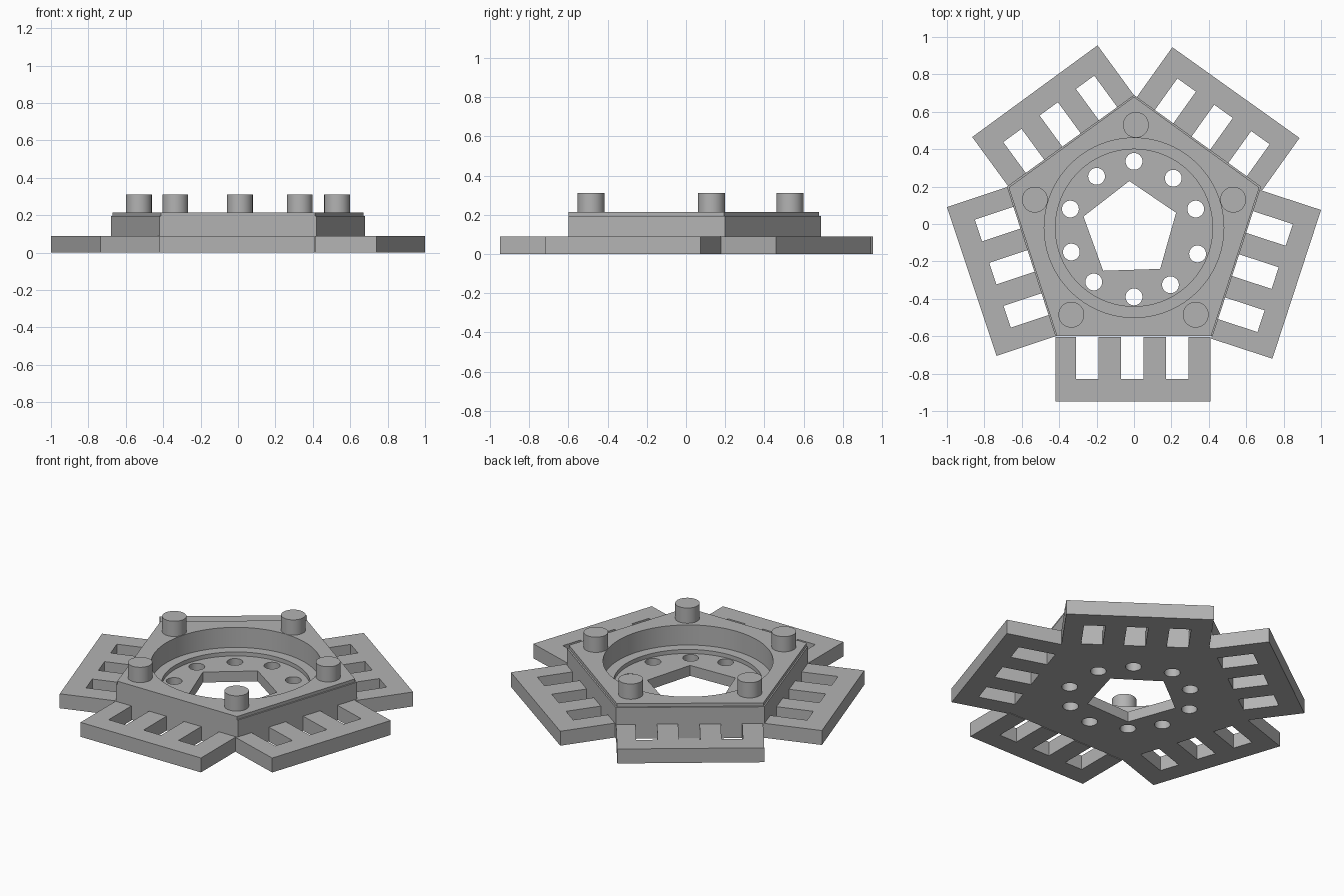
import bpy, bmesh
from math import cos, sin, pi
from mathutils import Vector

cube = bpy.data.objects.get("Cube")
if cube:
    bpy.data.objects.remove(cube, do_unlink=True)

grey = bpy.data.materials.new("plain grey")
grey.use_nodes = True
grey.diffuse_color = (0.45, 0.45, 0.45, 1)
grey.node_tree.nodes["Principled BSDF"].inputs["Base Color"].default_value = grey.diffuse_color


def circle(x, y, r, n):
    return [(x + r * cos(2 * pi * i / n), y + r * sin(2 * pi * i / n)) for i in range(n)]


def loft(bm, sections):
    """Closed solid through (outline, height) sections, bottom to top."""
    rings = [[bm.verts.new((x, y, z)) for x, y in outline] for outline, z in sections]
    n = len(rings[0])
    bm.faces.new(rings[0][::-1])
    bm.faces.new(rings[-1])
    for low, high in zip(rings, rings[1:]):
        for i in range(n):
            j = (i + 1) % n
            bm.faces.new((low[i], low[j], high[j], high[i]))


def make(name, solids):
    bm = bmesh.new()
    for sections in solids:
        loft(bm, sections)
    bmesh.ops.recalc_face_normals(bm, faces=bm.faces)
    mesh = bpy.data.meshes.new(name)
    bm.to_mesh(mesh)
    bm.free()
    mesh.materials.append(grey)
    obj = bpy.data.objects.new(name, mesh)
    bpy.context.collection.objects.link(obj)
    return obj


def smooth(obj):
    bpy.ops.object.select_all(action="DESELECT")
    obj.select_set(True)
    bpy.context.view_layer.objects.active = obj
    bpy.ops.object.shade_smooth_by_angle(angle=pi / 6)


def cut(obj, cutter):
    mod = obj.modifiers.new("cut", "BOOLEAN")
    mod.operation, mod.solver, mod.object = "DIFFERENCE", "EXACT", cutter
    cutter.hide_render = True
    bpy.context.view_layer.objects.active = obj
    bpy.ops.object.modifier_apply(modifier=mod.name)
    bpy.data.objects.remove(cutter, do_unlink=True)


# Pentagonal body with a small step below its top on the side and back edges
base = [(0, 0.69), (-0.68, 0.2), (-0.42, -0.6), (0.42, -0.6), (0.68, 0.2)]
cap = [(0, 0.68), (-0.67, 0.195), (-0.412, -0.6), (0.412, -0.6), (0.67, 0.195)]
body = make("body", [[(base, 0), (base, 0.195), (cap, 0.195), (cap, 0.215)]])

# Stepped round recess
wide, narrow = circle(0, -0.02, 0.48, 96), circle(0, -0.02, 0.42, 96)
cut(body, make("recess_cutter", [[(narrow, 0.065), (narrow, 0.09), (wide, 0.09), (wide, 0.4)]]))

# Floor openings: a slightly uneven pentagon and a ring of round holes
window = [(-0.025, 0.23), (-0.27, 0.04), (-0.165, -0.25), (0.14, -0.24), (0.225, 0.06)]
holes = [(0, 0.335), (0.21, 0.245), (0.33, 0.08), (0.34, -0.16), (0.195, -0.325),
         (0, -0.39), (-0.215, -0.31), (-0.335, -0.15), (-0.34, 0.08), (-0.2, 0.255)]
outlines = [window] + [circle(x, y, 0.045, 32) for x, y in holes]
cut(body, make("floor_cutter", [[(o, -0.1), (o, 0.15)] for o in outlines]))
smooth(body)

# Slotted tabs, each placed by the two ends of its outer edge
tabs = {
    "front_tab": ((-0.42, -0.95), (0.41, -0.95)),
    "left_tab": ((0.74, -0.72), (1.0, 0.075)),
    "back_left_tab": ((0.885, 0.46), (0.205, 0.945)),
    "back_right_tab": ((-0.195, 0.955), (-0.865, 0.465)),
    "right_tab": ((-1.0, 0.09), (-0.735, -0.705)),
}
depth, rim = 0.345, 0.12
for name, (start, end) in tabs.items():
    a, b = Vector(start), Vector(end)
    along = (b - a).normalized()
    inward = Vector((-along.y, along.x))
    comb = [(0, 0), (1, 0), (1, depth)]
    for middle in (0.785, 0.495, 0.205):
        hi, lo = middle + 0.073, middle - 0.073
        comb += [(hi, depth), (hi, rim), (lo, rim), (lo, depth)]
    comb.append((0, depth))
    outline = [tuple(a.lerp(b, u) + inward * v) for u, v in comb]
    make(name, [[(outline, 0), (outline, 0.09)]])

# Round pegs at the corners
pegs = {"back_peg": (0.01, 0.53), "left_peg": (0.53, 0.13), "front_left_peg": (0.33, -0.485),
        "front_right_peg": (-0.335, -0.485), "right_peg": (-0.53, 0.13)}
for name, (x, y) in pegs.items():
    ring = circle(x, y, 0.069, 48)
    smooth(make(name, [[(ring, 0.2), (ring, 0.31)]]))
